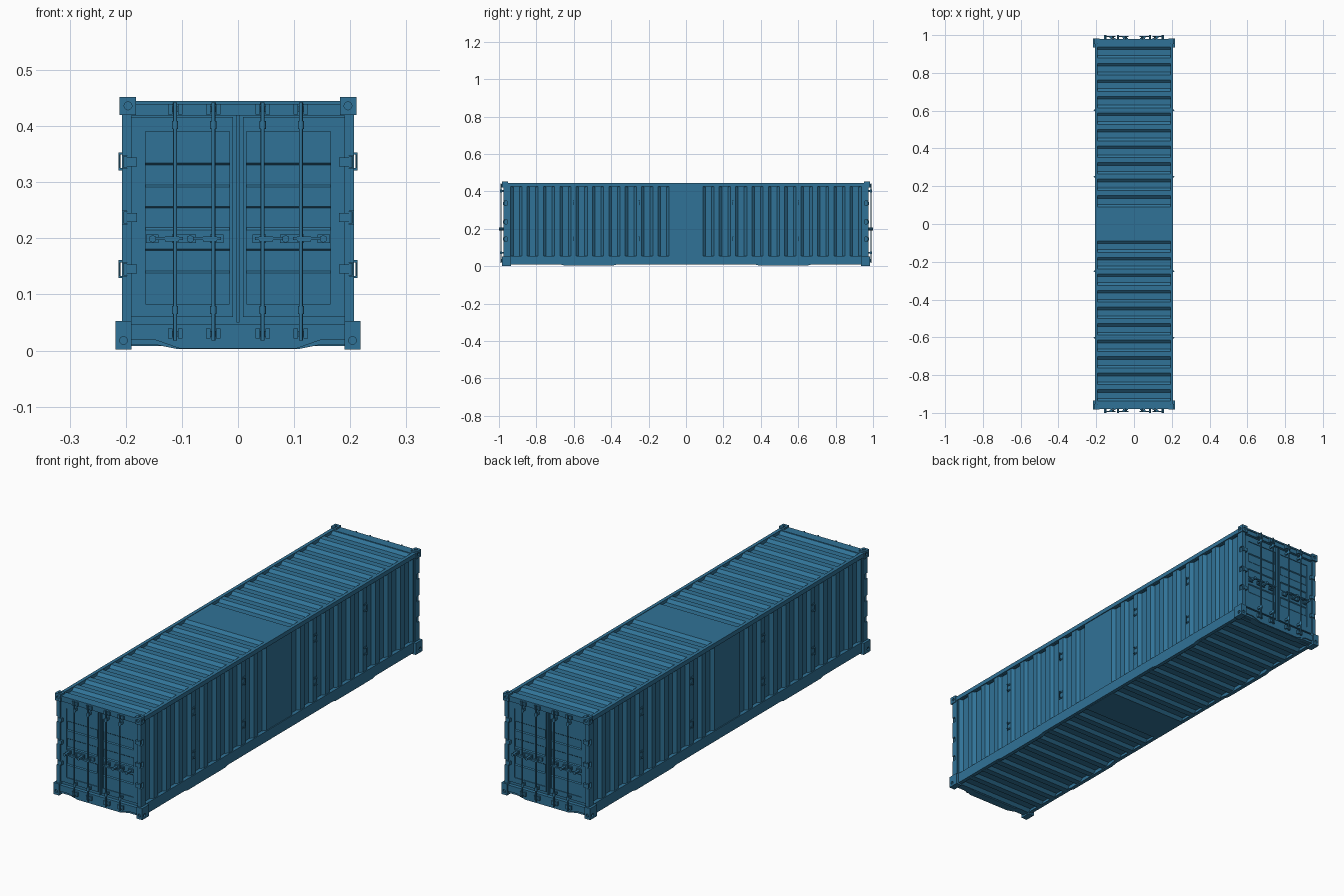
import bpy, bmesh, math
from mathutils import Matrix, Vector

if "Cube" in bpy.data.objects:
    bpy.data.objects.remove(bpy.data.objects["Cube"])

paint = bpy.data.materials.new("blue_paint")
paint.diffuse_color = (0.03, 0.17, 0.31, 1)
paint.use_nodes = True
paint.node_tree.nodes["Principled BSDF"].inputs["Base Color"].default_value = paint.diffuse_color


def finish(name, bm, mirror=""):
    bmesh.ops.recalc_face_normals(bm, faces=bm.faces)
    me = bpy.data.meshes.new(name)
    bm.to_mesh(me)
    bm.free()
    me.materials.append(paint)
    ob = bpy.data.objects.new(name, me)
    bpy.context.collection.objects.link(ob)
    if mirror:
        m = ob.modifiers.new("mirror", "MIRROR")
        m.use_axis = ["X" in mirror, "Y" in mirror, "Z" in mirror]
        m.use_mirror_merge = False
    return ob


def add_box(bm, x, y, z):
    """Box from (low, high) pairs."""
    c = Vector([sum(r) / 2 for r in (x, y, z)])
    s = [r[1] - r[0] for r in (x, y, z)] + [1]
    bmesh.ops.create_cube(bm, size=1, matrix=Matrix.Translation(c) @ Matrix.Diagonal(s))


def boxes(name, items, mirror=""):
    bm = bmesh.new()
    for it in items:
        add_box(bm, *it)
    return finish(name, bm, mirror)


def add_cyl(bm, centre, r, length, axis="Z", sides=12):
    rot = {"Z": Matrix(), "X": Matrix.Rotation(math.pi / 2, 4, "Y"),
           "Y": Matrix.Rotation(math.pi / 2, 4, "X")}[axis]
    bmesh.ops.create_cone(bm, cap_ends=True, segments=sides, radius1=r, radius2=r,
                          depth=length, matrix=Matrix.Translation(centre) @ rot)


def prism(name, pts, axis, lo, hi, mirror=""):
    """Extrude a closed 2D profile along an axis."""
    place = {"X": lambda a, b, t: (t, a, b), "Y": lambda a, b, t: (a, t, b),
             "Z": lambda a, b, t: (a, b, t)}[axis]
    bm = bmesh.new()
    f = bm.faces.new([bm.verts.new(place(a, b, lo)) for a, b in pts])
    ext = bmesh.ops.extrude_face_region(bm, geom=[f])
    move = Vector(place(0, 0, hi - lo))
    bmesh.ops.translate(bm, vec=move, verts=[v for v in ext["geom"] if isinstance(v, bmesh.types.BMVert)])
    return finish(name, bm, mirror)


def corrugation(land, groove, end=0.955):
    """(y, height) line: flat middle and ten grooves towards each end."""
    half = []
    for i in range(10):
        a = 0.09 + i * 0.0875
        half += [(a, land), (a + 0.014, groove), (a + 0.046, groove), (a + 0.06, land)]
    half.append((end, land))
    return [(-y, h) for y, h in reversed(half)] + half


# Corrugated sheets
wall = corrugation(0.203, 0.190)
prism("side_wall", [(x, y) for y, x in wall] + [(0.178, 0.955), (0.178, -0.955)],
      "Z", 0.045, 0.43, "X")
prism("roof", corrugation(0.443, 0.431) + [(0.955, 0.424), (-0.955, 0.424)], "X", -0.196, 0.196)
prism("floor", corrugation(0.008, 0.020) + [(0.955, 0.035), (-0.955, 0.035)], "X", -0.195, 0.195)

# Long rails, with lowered lips at the fork positions
boxes("top_side_rail", [((0.192, 0.207), (-0.96, 0.96), (0.426, 0.445))], "X")
low = [(0.96, 0.055), (0.96, 0.009), (0.67, 0.009), (0.65, 0.004), (0.39, 0.004), (0.37, 0.009)]
prism("bottom_side_rail", low + [(-y, z) for y, z in reversed(low)], "X", 0.19, 0.207, "X")

# End frame: header, lower sill with dropped centre, notched posts
boxes("end_header", [((-0.19, 0.19), (0.94, 0.976), (0.419, 0.443)),
                     ((-0.19, 0.19), (0.94, 0.98), (0.438, 0.445))], "Y")
sill = [(-0.195, 0.047), (-0.195, 0.01), (-0.145, 0.01), (-0.11, 0.003)]
prism("end_sill", sill + [(-x, z) for x, z in reversed(sill)], "Y", 0.94, 0.972, "Y")
plate = [(-0.195, 0.047), (-0.195, 0.019), (-0.148, 0.019), (-0.105, 0.004)]
prism("sill_face_plate", plate + [(-x, z) for x, z in reversed(plate)], "Y", 0.97, 0.977, "Y")

notches = [0.145, 0.237, 0.336]
post = [((0.19, 0.198), (0.945, 0.976), (0.05, 0.425)),
        ((0.196, 0.207), (0.945, 0.958), (0.05, 0.425))]
edges = [0.05] + [z + d for z in notches for d in (-0.012, 0.012)] + [0.425]
for a, b in zip(edges[::2], edges[1::2]):
    post.append(((0.196, 0.207), (0.955, 0.976), (a, b)))
boxes("corner_post", post, "XY")
bm = bmesh.new()
for z in notches:
    add_box(bm, (0.18, 0.201), (0.968, 0.979), (z - 0.008, z + 0.008))
    add_cyl(bm, (0.200, 0.973, z), 0.004, 0.022)
finish("door_hinges", bm, "XY")

# Corner castings with shallow round holes
for name, x, y, z, hole in (
        ("top_casting", (0.182, 0.211), (0.952, 0.983), (0.42, 0.452), (0.196, 0.436)),
        ("bottom_casting", (0.19, 0.218), (0.935, 0.983), (0.002, 0.053), (0.204, 0.018))):
    hx, hz = hole
    bm = bmesh.new()
    add_cyl(bm, (hx, y[1], hz), 0.007, 0.012, "Y", 16)
    add_cyl(bm, (x[1], 0.966, hz), 0.007, 0.012, "X", 16)
    if z[1] > 0.4:
        add_cyl(bm, (hx, 0.968, z[1]), 0.006, 0.01, "Z", 16)
    cutter = finish(name + "_cutter", bm)
    cutter.hide_render = True
    cutter.hide_set(True)
    ob = boxes(name, [(x, y, z)])
    cut = ob.modifiers.new("holes", "BOOLEAN")
    cut.operation, cut.solver, cut.object = "DIFFERENCE", "EXACT", cutter
    m = ob.modifiers.new("mirror", "MIRROR")
    m.use_axis = (True, True, False)

# Doors: outer frame around a horizontally folded panel
boxes("door_frame", [((0.009, 0.19), (0.945, 0.968), (0.39, 0.416)),
                     ((0.009, 0.19), (0.945, 0.968), (0.06, 0.083)),
                     ((0.009, 0.015), (0.945, 0.968), (0.08, 0.392)),
                     ((0.165, 0.19), (0.945, 0.968), (0.08, 0.392))], "XY")
boxes("door_gasket", [((-0.196, 0.196), (0.94, 0.961), (0.045, 0.421)),
                      ((-0.003, 0.003), (0.955, 0.97), (0.05, 0.419))], "Y")
fold = [(0.965, 0.082)]
for lo, hi in ((0.14, 0.18), (0.217, 0.256), (0.293, 0.333)):
    fold += [(0.965, lo - 0.002), (0.9615, lo + 0.002), (0.9615, hi - 0.002), (0.965, hi + 0.001)]
fold += [(0.965, 0.391), (0.95, 0.391), (0.95, 0.082)]
prism("door_panel", fold, "X", 0.013, 0.167, "XY")

# Locking rods with collars, guides and keeper blocks
rods, guides = bmesh.new(), bmesh.new()
for x in (0.044, 0.112):
    add_cyl(rods, (x, 0.989, 0.23), 0.0035, 0.424)
    for z in (0.072, 0.402):
        add_cyl(guides, (x, 0.989, z), 0.0055, 0.014)
        add_box(guides, (x - 0.003, x + 0.003), (0.96, 0.989), (z - 0.005, z + 0.005))
    for z in (0.03, 0.43):
        for s in (-1, 1):
            cx = x + s * 0.009
            add_box(guides, (cx - 0.004, cx + 0.004), (0.97, 0.986), (z - 0.009, z + 0.009))
        add_box(guides, (x - 0.009, x + 0.009), (0.97, 0.983), (z - 0.005, z + 0.005))
finish("locking_rods", rods, "XY")
finish("rod_guides", guides, "XY")

# Swing handles and their catches
bm = bmesh.new()
for rod, catch in ((0.044, 0.085), (0.112, 0.152)):
    add_box(bm, (rod - 0.014, catch), (0.991, 0.996), (0.197, 0.202))
    add_box(bm, (rod - 0.007, rod + 0.018), (0.985, 0.994), (0.194, 0.203))
    add_cyl(bm, (catch, 0.9825, 0.199), 0.007, 0.035, "Y", 6)
    add_box(bm, (catch - 0.01, catch + 0.012), (0.96, 0.972), (0.192, 0.207))
    add_box(bm, (rod - 0.018, rod + 0.006), (0.96, 0.972), (0.192, 0.207))
    add_box(bm, (rod - 0.003, rod + 0.003), (0.96, 0.99), (0.195, 0.203))
finish("door_handles", bm, "XY")

# Small grab loops on the side walls
bm = bmesh.new()
for y in (0.25, 0.602):
    for z in (0.145, 0.337):
        add_cyl(bm, (0.2115, y, z), 0.0018, 0.032, "Z", 8)
        for s in (-1, 1):
            add_box(bm, (0.2, 0.2125), (y - 0.003, y + 0.003), (z + s * 0.014 - 0.002, z + s * 0.014 + 0.002))
            add_box(bm, (0.2, 0.206), (y - 0.009, y + 0.009), (z + s * 0.014 - 0.004, z + s * 0.014 + 0.004))
finish("side_loops", bm, "XY")

# Soft shading on the round parts
for ob in bpy.data.objects:
    ob.select_set(ob.name in {"locking_rods", "rod_guides", "side_loops", "door_hinges"})
bpy.context.view_layer.objects.active = bpy.data.objects["locking_rods"]
bpy.ops.object.shade_smooth_by_angle(angle=math.radians(35))
